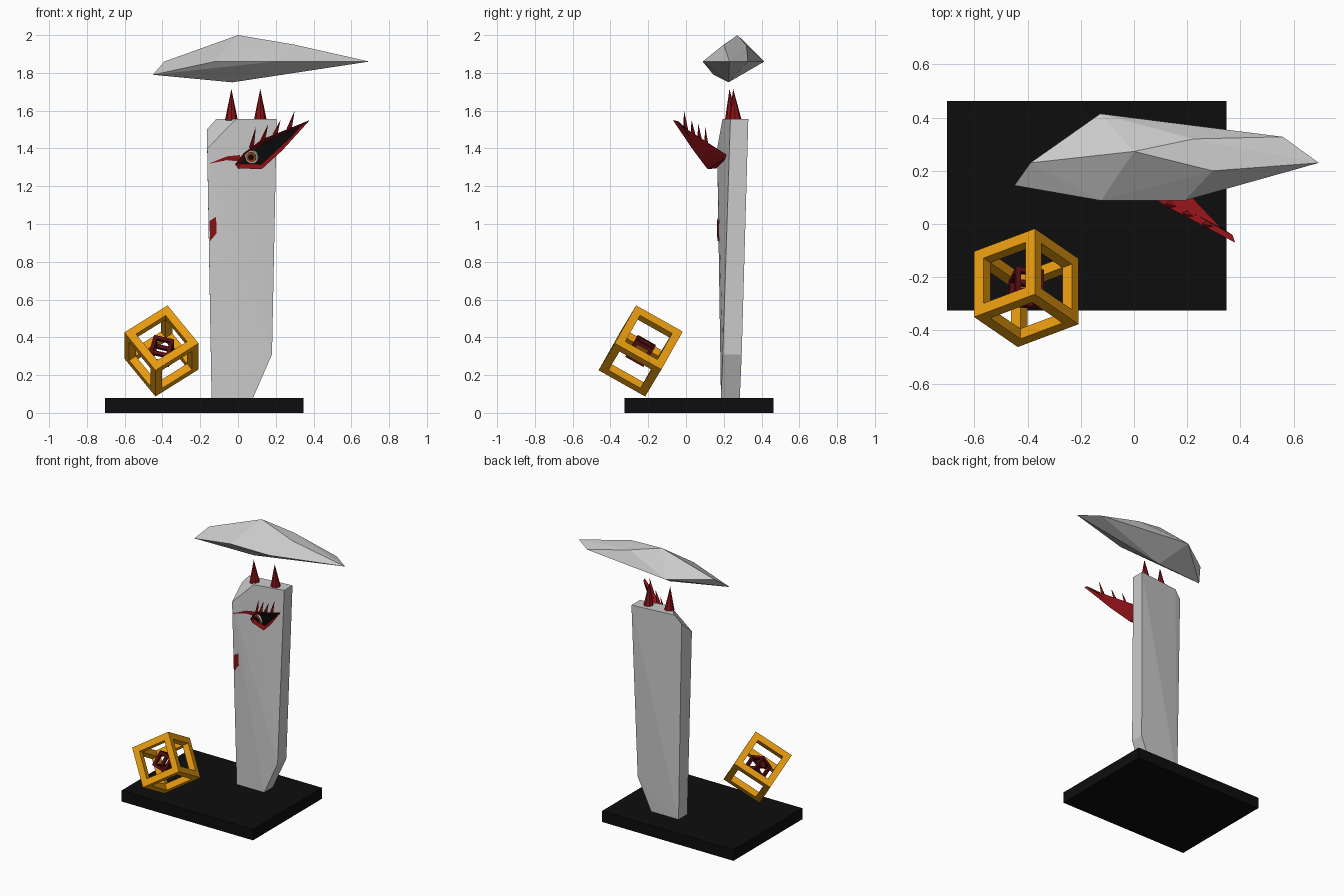
import bpy, bmesh, math
from mathutils import Vector, Matrix

if "Cube" in bpy.data.objects:
    bpy.data.objects.remove(bpy.data.objects["Cube"])


def material(name, rgb):
    m = bpy.data.materials.new(name)
    m.diffuse_color = (*rgb, 1)
    m.use_nodes = True
    m.node_tree.nodes["Principled BSDF"].inputs["Base Color"].default_value = m.diffuse_color
    return m


RED = material("red", (0.25, 0.006, 0.008))
DARK_RED = material("dark_red", (0.09, 0.004, 0.006))
BLACK = material("black", (0.004, 0.004, 0.004))
AMBER = material("amber", (0.8, 0.33, 0.005))
ORANGE = material("orange", (0.35, 0.07, 0.01))


def finish(name, bm, *mats):
    bmesh.ops.recalc_face_normals(bm, faces=bm.faces)
    me = bpy.data.meshes.new(name)
    bm.to_mesh(me)
    bm.free()
    for m in mats:
        me.materials.append(m)
    ob = bpy.data.objects.new(name, me)
    bpy.context.collection.objects.link(ob)
    return ob


def hull(name, pts, *mats):
    bm = bmesh.new()
    for p in pts:
        bm.verts.new(p)
    bmesh.ops.convex_hull(bm, input=bm.verts)
    bmesh.ops.dissolve_limit(bm, angle_limit=0.01, verts=bm.verts, edges=bm.edges)
    return finish(name, bm, *mats)


def add_box(bm, size, centre, mat=Matrix()):
    m = mat @ Matrix.Translation(centre) @ Matrix.Diagonal((*size, 1))
    bmesh.ops.create_cube(bm, size=1, matrix=m)


def spike(name, base, tip, radius, sides, mat):
    base, tip = Vector(base), Vector(tip)
    d = tip - base
    bm = bmesh.new()
    m = Matrix.Translation((base + tip) / 2) @ d.to_track_quat('Z', 'Y').to_matrix().to_4x4()
    bmesh.ops.create_cone(bm, cap_ends=True, segments=sides, radius1=radius,
                          radius2=0, depth=d.length, matrix=m)
    return finish(name, bm, mat)


def cube_frame(name, side, bar, matrix, mat):
    # twelve bars: four along each axis
    bm = bmesh.new()
    h = (side - bar) / 2
    for axis in range(3):
        for s in (-1, 1):
            for t in (-1, 1):
                size, c = [bar] * 3, [0, 0, 0]
                size[axis] = side if axis == 2 else side - 2 * bar * (axis == 0)
                c[(axis + 1) % 3], c[(axis + 2) % 3] = s * h, t * h
                if axis == 1:
                    size[1] = side - 2 * bar
                add_box(bm, size, c, matrix)
    return finish(name, bm, mat)


# Base slab
bm = bmesh.new()
add_box(bm, (1.05, 0.787, 0.08), (-0.178, 0.069, 0.04))
finish("base", bm, BLACK)

# Faceted stone pillar
hull("pillar", [
    (-0.14, 0.185, 0.08), (0.08, 0.185, 0.08), (0.08, 0.285, 0.08), (-0.14, 0.285, 0.08),
    (0.18, 0.195, 0.31), (0.18, 0.295, 0.31),
    (0.205, 0.235, 1.555), (0.205, 0.33, 1.555),
    (-0.163, 0.165, 1.40), (-0.01, 0.193, 1.555),
    (-0.165, 0.285, 1.50), (-0.115, 0.295, 1.555)])

# Floating faceted rock
hull("floating_rock", [
    (0, 0.273, 2.0), (0.296, 0.20, 1.95), (0.225, 0.32, 1.945),
    (-0.127, 0.415, 1.86), (0.56, 0.328, 1.86), (0.695, 0.23, 1.86),
    (0.19, 0.088, 1.86), (-0.124, 0.088, 1.86), (-0.39, 0.23, 1.86),
    (-0.45, 0.145, 1.79), (-0.03, 0.225, 1.75)])

# Horns
spike("horn_left", (-0.035, 0.24, 1.55), (-0.035, 0.23, 1.715), 0.034, 8, RED)
spike("horn_right", (0.118, 0.26, 1.55), (0.118, 0.25, 1.715), 0.034, 8, RED)


# Eye socket: slanted front outline tapering back to a point in the pillar
def eye_y(x, z):
    return 0.165 - 0.398 * (x + 0.01) - 0.318 * (z - 1.3)


outline = [(-0.015, 1.315), (0.03, 1.375), (0.125, 1.447), (0.38, 1.55),
           (0.235, 1.39), (0.125, 1.29), (0.0, 1.295)]
bm = bmesh.new()
ring = [bm.verts.new((x, eye_y(x, z), z)) for x, z in outline]
apex = bm.verts.new((0.1, 0.225, 1.36))
front = bm.faces.new(ring)
for i, v in enumerate(ring):
    bm.faces.new((v, apex, ring[i - 1]))
bmesh.ops.recalc_face_normals(bm, faces=bm.faces)
bmesh.ops.inset_region(bm, faces=[front], thickness=0.022, depth=-0.02)
front.material_index = 1
finish("eye_socket", bm, RED, BLACK)

# Eyeball, iris and pupil facing out of the socket
normal = Vector((-0.398, -1, -0.318)).normalized()
turn = normal.to_track_quat('Z', 'Y').to_matrix().to_4x4()
centre = Vector((0.068, eye_y(0.068, 1.352), 1.352))
for name, r, off, mat in (("eyeball", 0.037, -0.014, None), ("iris", 0.028, -0.009, ORANGE),
                          ("pupil", 0.015, -0.004, BLACK)):
    bm = bmesh.new()
    bmesh.ops.create_cone(bm, cap_ends=True, segments=12, radius1=r, radius2=r, depth=0.012,
                          matrix=Matrix.Translation(centre + normal * off) @ turn)
    finish(name, bm, *([mat] if mat else []))

# Eyelashes along the upper lid
for i, (x, z, tx, tz) in enumerate([(0.07, 1.40, 0.095, 1.515), (0.13, 1.44, 0.16, 1.53),
                                    (0.195, 1.47, 0.225, 1.55), (0.27, 1.50, 0.30, 1.60)]):
    y = eye_y(x, z) + 0.008
    spike(f"eyelash_{i + 1}", (x, y, z), (tx, y - 0.008, tz), 0.014, 4, RED)


# Red markings laid on the front face
def marking(name, pts):
    bm = bmesh.new()
    place = lambda x, z, d: (x, 0.165 + 0.195 * (x + 0.163) - 0.0117 * (z - 1.4) - d, z)
    f = bm.faces.new([bm.verts.new(place(x, z, 0.008)) for x, z in pts])
    out = bmesh.ops.extrude_face_region(bm, geom=[f])["geom"]
    bmesh.ops.translate(bm, vec=(0, 0.02, 0), verts=[v for v in out if isinstance(v, bmesh.types.BMVert)])
    return finish(name, bm, RED)


marking("brow_streak", [(-0.157, 1.318), (-0.06, 1.358), (0.01, 1.365), (0.02, 1.33), (-0.06, 1.338)])
marking("tear_streak", [(0.03, 1.30), (-0.05, 1.03), (-0.147, 0.91), (-0.152, 1.015),
                        (-0.083, 1.06), (0.015, 1.30)])

# Tilted cube frame with a smaller one inside
axes = [Vector(v).normalized() for v in ((0, -0.24, 0.135), (0.169, -0.116, -0.206), (0.229, 0.086, 0.143))]
tilt = Matrix(axes).transposed().to_4x4()
spot = Matrix.Translation((-0.405, -0.24, 0.328))
cube_frame("outer_cube_frame", 0.283, 0.044, spot @ tilt, AMBER)
cube_frame("inner_cube_frame", 0.11, 0.02,
           spot @ tilt @ Matrix.Rotation(math.radians(40), 4, 'X'), DARK_RED)
